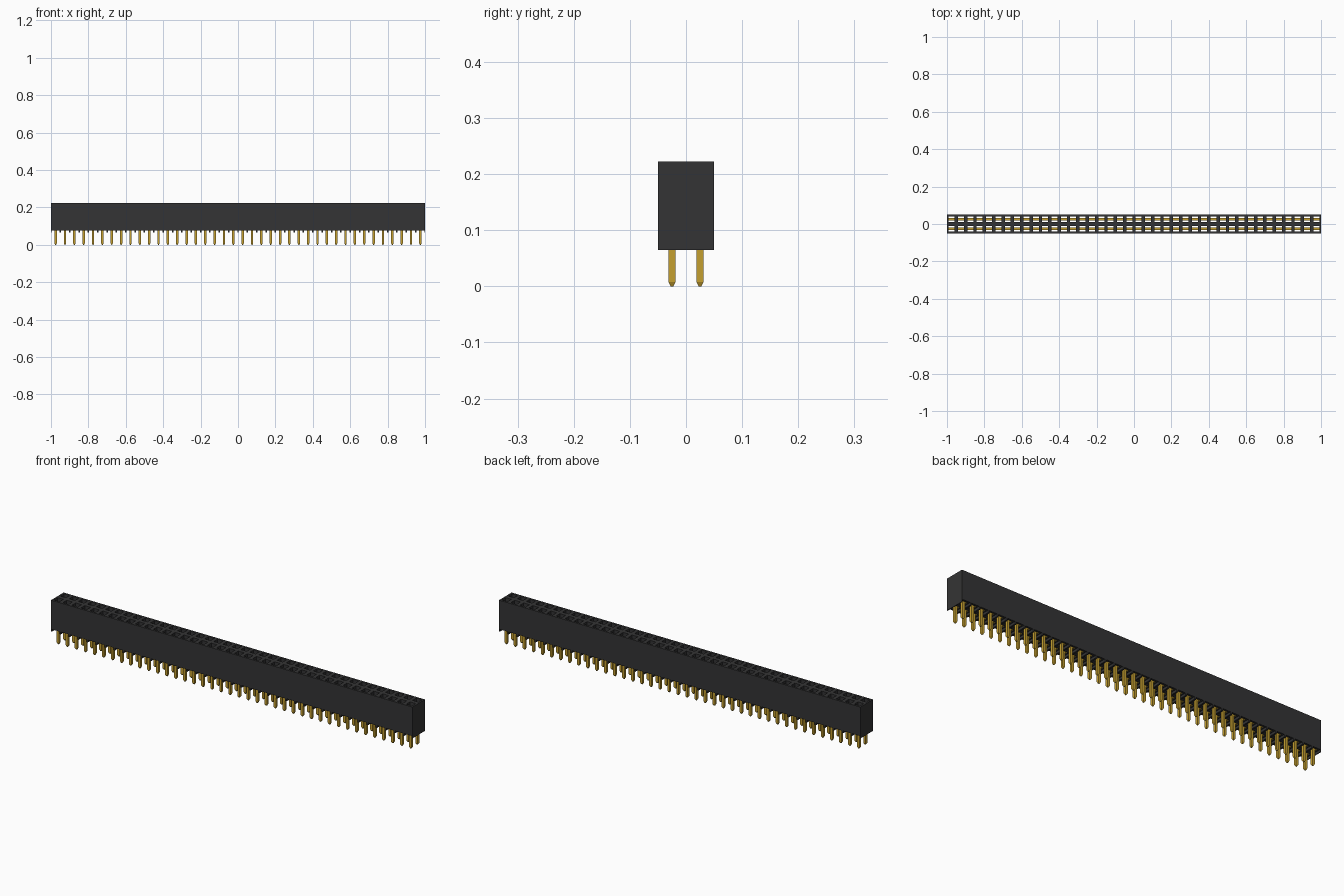
import bpy, bmesh
from mathutils import Matrix

if "Cube" in bpy.data.objects:
    bpy.data.objects.remove(bpy.data.objects["Cube"])

COLS, PITCH = 40, 0.05
Z_FOOT, Z_BASE, Z_TOP = 0.065, 0.077, 0.222
HOLE_X, HOLE_Y = 0.016, 0.015      # socket half sizes
PIN = 0.0064                       # pin half width


def material(name, rgb, rough):
    m = bpy.data.materials.new(name)
    m.use_nodes = True
    m.diffuse_color = (*rgb, 1)
    bsdf = m.node_tree.nodes["Principled BSDF"]
    bsdf.inputs["Base Color"].default_value = (*rgb, 1)
    bsdf.inputs["Roughness"].default_value = rough
    return m


black = material("black plastic", (0.034, 0.034, 0.035), 0.6)
gold = material("gold metal", (0.56, 0.35, 0.03), 0.4)


def finish(bm, name, mat):
    bmesh.ops.recalc_face_normals(bm, faces=bm.faces)
    me = bpy.data.meshes.new(name)
    bm.to_mesh(me)
    bm.free()
    me.materials.append(mat)
    ob = bpy.data.objects.new(name, me)
    bpy.context.collection.objects.link(ob)
    return ob


def box(bm, x0, x1, y0, y1, z0, z1):
    mat = Matrix.Translation(((x0 + x1) / 2, (y0 + y1) / 2, (z0 + z1) / 2))
    mat = mat @ Matrix.Diagonal((x1 - x0, y1 - y0, z1 - z0, 1))
    return bmesh.ops.create_cube(bm, size=1, matrix=mat)["verts"]


def array(ob, count, axis, step):
    mod = ob.modifiers.new("array", 'ARRAY')
    mod.count = count
    mod.use_relative_offset = False
    mod.use_constant_offset = True
    offset = [0, 0, 0]
    offset[axis] = step
    mod.constant_offset_displace = offset


# Housing: a flat lattice with a gap for every socket, extruded upwards
xs, ys = [-1.0], [-PITCH]
for i in range(COLS):
    c = -1 + PITCH * (i + 0.5)
    xs += [c - HOLE_X, c + HOLE_X]
for c in (-PITCH / 2, PITCH / 2):
    ys += [c - HOLE_Y, c + HOLE_Y]
xs.append(1.0)
ys.append(PITCH)
bm = bmesh.new()
grid = [[bm.verts.new((x, y, Z_BASE)) for y in ys] for x in xs]
for i in range(len(xs) - 1):
    for j in range(len(ys) - 1):
        if i % 2 and j % 2:
            continue
        bm.faces.new((grid[i][j], grid[i + 1][j], grid[i + 1][j + 1], grid[i][j + 1]))
ext = bmesh.ops.extrude_face_region(bm, geom=bm.faces[:], use_keep_orig=True)
top = [v for v in ext["geom"] if isinstance(v, bmesh.types.BMVert)]
bmesh.ops.translate(bm, verts=top, vec=(0, 0, Z_TOP - Z_BASE))
finish(bm, "housing", black)

# Narrow standoff ribs under the housing, between the pin columns
bm = bmesh.new()
for i in range(COLS + 1):
    x = -1 + PITCH * i
    box(bm, max(-1, x - 0.004), min(1, x + 0.004), -PITCH, PITCH, Z_FOOT, Z_BASE)
finish(bm, "standoff_ribs", black)

# Pins with a tapered tip, repeated along both rows
bm = bmesh.new()
box(bm, -PIN, PIN, -PIN, PIN, 0.008, 0.085)
shaft_bottom = [f for f in bm.faces if f.calc_center_median().z < 0.01]
tip = bmesh.ops.extrude_face_region(bm, geom=shaft_bottom)
bmesh.ops.delete(bm, geom=shaft_bottom, context='FACES_ONLY')
for v in tip["geom"]:
    if isinstance(v, bmesh.types.BMVert):
        v.co = (v.co.x * 0.4, v.co.y * 0.4, 0)
pins = finish(bm, "pins", gold)

# Flat contacts inside the sockets
bm = bmesh.new()
box(bm, -HOLE_X, HOLE_X, -PIN, PIN, 0.08, 0.17)
contacts = finish(bm, "contacts", gold)

for ob in (pins, contacts):
    ob.location = (-1 + PITCH / 2, -PITCH / 2, 0)
    array(ob, COLS, 0, PITCH)
    array(ob, 2, 1, PITCH)
